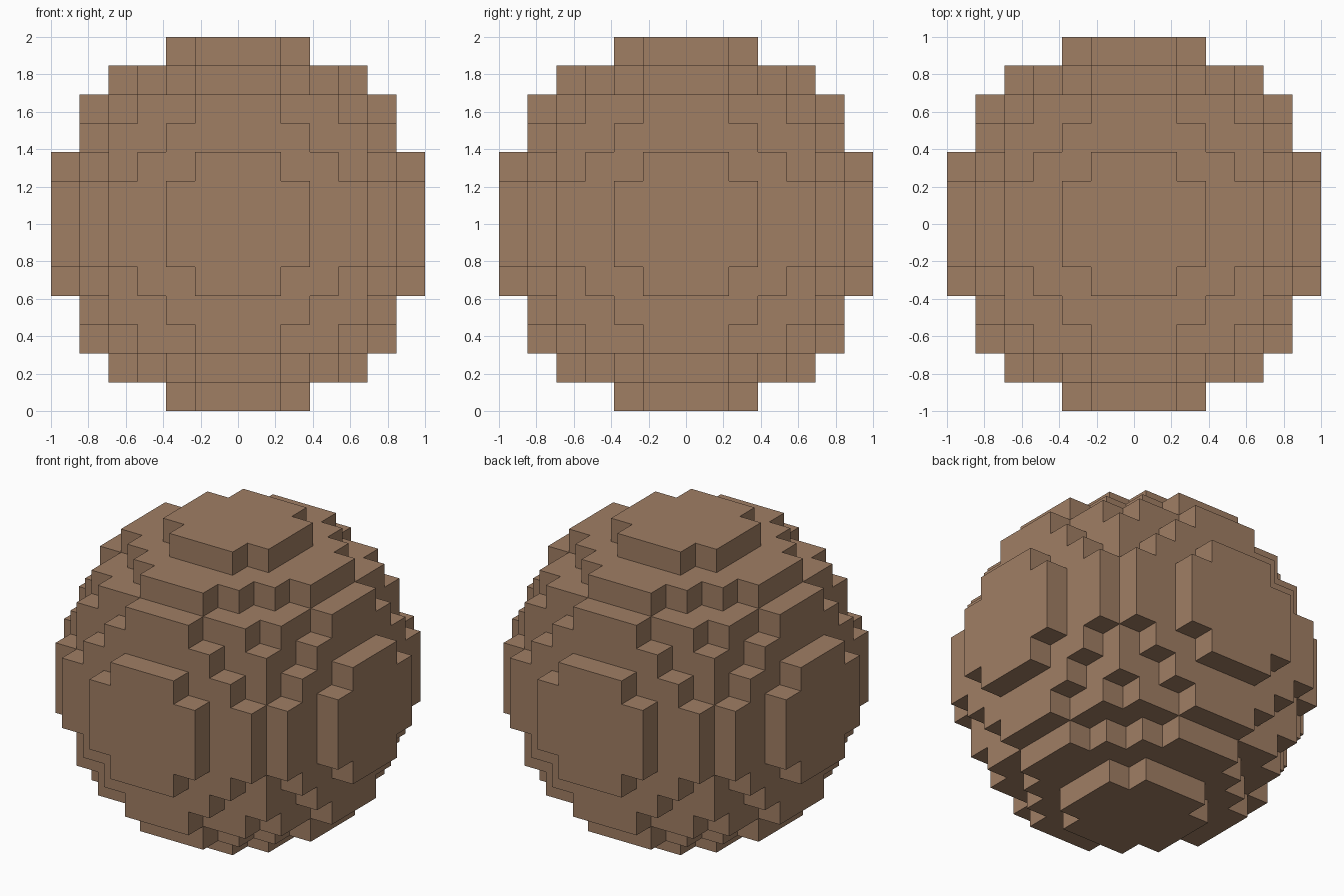
import bpy
import bmesh
from mathutils import Vector

RADIUS_CELLS = 6              # cells from the centre to the outermost layer
CELL = 2 / (2 * RADIUS_CELLS + 1)
LIMIT = (RADIUS_CELLS + 0.5) ** 2

default = bpy.data.objects.get("Cube")
if default:
    bpy.data.objects.remove(default, do_unlink=True)

# Single brown material
brown = bpy.data.materials.new("warm_brown")
brown.use_nodes = True
colour = (0.352, 0.209, 0.127, 1)
brown.diffuse_color = colour
brown.node_tree.nodes["Principled BSDF"].inputs["Base Color"].default_value = colour


def filled(cell):
    """A cell belongs to the ball when its centre lies within the radius."""
    return cell.length_squared <= LIMIT


# Outer skin of the blocky ball: one square wherever a filled cell meets air
bm = bmesh.new()
span = range(-RADIUS_CELLS, RADIUS_CELLS + 1)
cells = [Vector((x, y, z)) for x in span for y in span for z in span]
axes = [Vector((1, 0, 0)), Vector((0, 1, 0)), Vector((0, 0, 1))]
for cell in filter(filled, cells):
    for i, axis in enumerate(axes):
        for side in (-1, 1):
            normal = axis * side
            if filled(cell + normal):
                continue
            u = axes[(i + 1) % 3] / 2
            v = axes[(i + 2) % 3] / 2 * side
            middle = cell + normal / 2
            corners = (middle - u - v, middle + u - v, middle + u + v, middle - u + v)
            bm.faces.new([bm.verts.new(c * CELL) for c in corners])
bmesh.ops.remove_doubles(bm, verts=bm.verts, dist=CELL / 100)

mesh = bpy.data.meshes.new("block_ball")
bm.to_mesh(mesh)
bm.free()
mesh.materials.append(brown)
ball = bpy.data.objects.new("block_ball", mesh)
ball.location.z = 1
bpy.context.collection.objects.link(ball)
